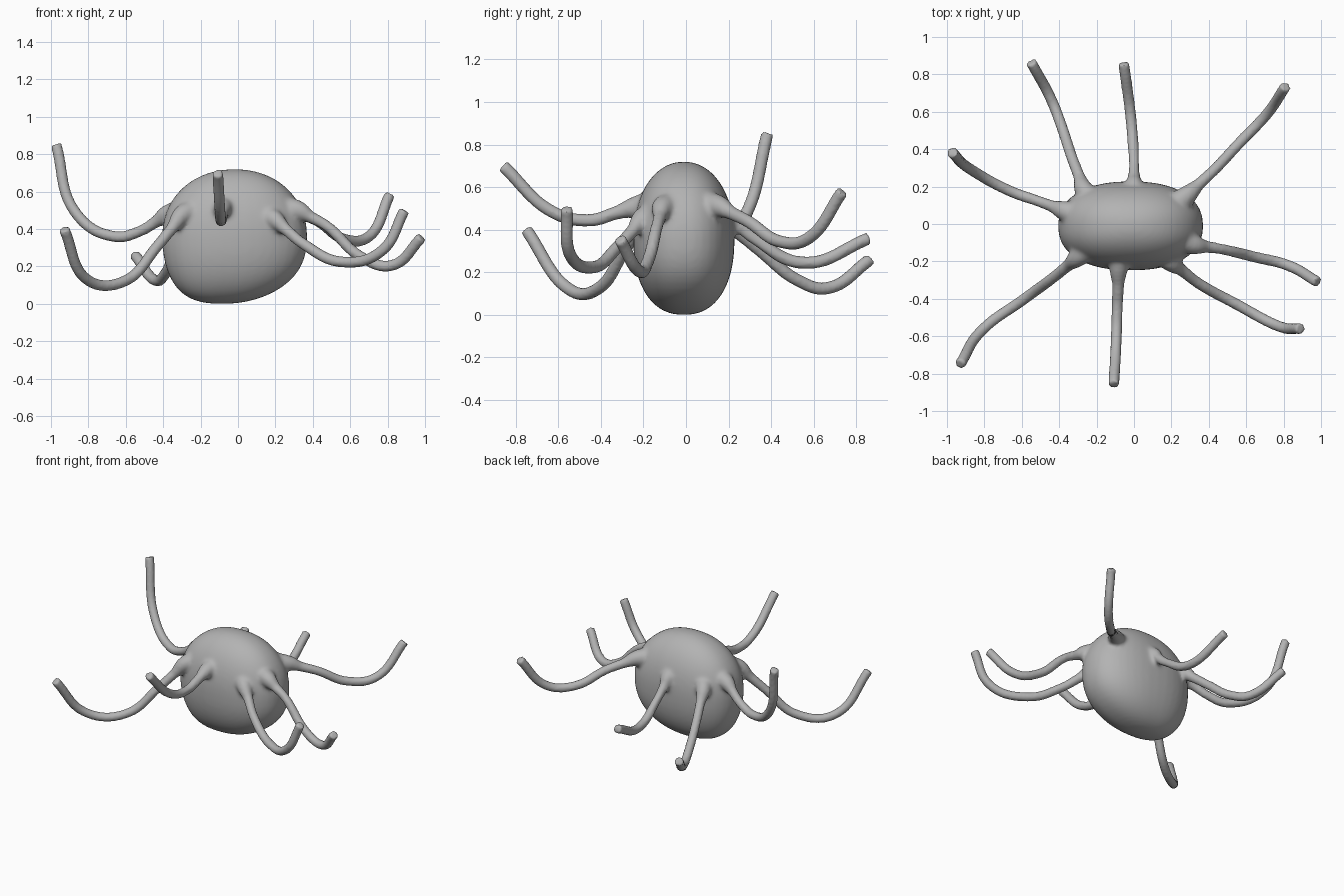
import bpy, bmesh, math
from mathutils import Vector

if "Cube" in bpy.data.objects:
    bpy.data.objects.remove(bpy.data.objects["Cube"])

skin = bpy.data.materials.new("matte_grey")
skin.diffuse_color = (0.45, 0.45, 0.45, 1)
skin.use_nodes = True
skin.node_tree.nodes["Principled BSDF"].inputs["Base Color"].default_value = skin.diffuse_color

# Tentacle centre lines, from the body out to the tip
TENTACLES = {
    "left_back": [(-.37, .07, .48), (-.52, .125, .39), (-.66, .175, .36),
                  (-.87, .29, .49), (-.972, .382, .85)],
    "back_left": [(-.26, .17, .45), (-.33, .35, .30), (-.39, .53, .16),
                  (-.44, .66, .125), (-.55, .865, .26)],
    "back": [(0, .19, .47), (0, .32, .36), (-.015, .55, .245), (-.055, .86, .36)],
    "right_back": [(.28, .15, .51), (.43, .29, .44), (.57, .44, .345),
                   (.70, .575, .36), (.81, .735, .58)],
    "right_front": [(.32, -.11, .50), (.47, -.135, .42), (.66, -.18, .25),
                    (.82, -.22, .205), (.982, -.31, .355)],
    "front_right": [(.18, -.19, .46), (.35, -.32, .32), (.55, -.43, .225),
                    (.77, -.545, .285), (.89, -.56, .50)],
    "front": [(-.08, -.22, .51), (-.09, -.45, .445), (-.095, -.62, .48), (-.108, -.86, .70)],
    "left_front": [(-.29, -.17, .48), (-.43, -.285, .31), (-.60, -.41, .125),
                   (-.80, -.555, .125), (-.93, -.75, .40)],
}


def power(value, exponent):
    return math.copysign(abs(value) ** exponent, value)


def build_body(bm):
    """Square off a sphere into a boxy bulb whose underside leans left."""
    sphere = bmesh.ops.create_uvsphere(bm, u_segments=40, v_segments=28, radius=1)
    for v in sphere["verts"]:
        e = 2 / 2.1 if v.co.z > 0 else 2 / 2.3
        a = math.atan2(v.co.y, v.co.x)
        w = math.hypot(v.co.x, v.co.y) ** e
        t = power(v.co.z, e)
        lean = 0.07 * max(0, -t) ** 3
        v.co = (-0.018 - lean + 0.388 * w * power(math.cos(a), 0.87),
                -0.010 + 0.238 * w * power(math.sin(a), 0.87),
                0.36 + 0.36 * t)


def add_tentacle(bm, points):
    """Sweep a round tube with a flared root and a flat tip."""
    points = [Vector(p) for p in points]
    base = points[0]
    inward = Vector((base.x * 0.6, base.y * 0.4, base.z))
    neck = base.lerp(points[1], 0.45)
    path = [inward, base, neck] + points[1:]
    radii = [0.085, 0.056, 0.034] + [0.030] * (len(path) - 3)
    curve = bpy.data.curves.new("tentacle_path", 'CURVE')
    curve.dimensions = '3D'
    curve.bevel_depth = 1.0
    curve.bevel_resolution = 3
    curve.resolution_u = 10
    curve.use_fill_caps = True
    spline = curve.splines.new('BEZIER')
    spline.bezier_points.add(len(path) - 1)
    for bp, co, r in zip(spline.bezier_points, path, radii):
        bp.co, bp.radius = co, r
        bp.handle_left_type = bp.handle_right_type = 'AUTO'
    ob = bpy.data.objects.new("tentacle_path", curve)
    bpy.context.collection.objects.link(ob)
    dg = bpy.context.evaluated_depsgraph_get()
    mesh = bpy.data.meshes.new_from_object(ob.evaluated_get(dg))
    bm.from_mesh(mesh)
    bpy.data.objects.remove(ob)
    bpy.data.curves.remove(curve)
    bpy.data.meshes.remove(mesh)


# Gather body and tentacles
bm = bmesh.new()
build_body(bm)
for line in TENTACLES.values():
    add_tentacle(bm, line)
bmesh.ops.remove_doubles(bm, verts=bm.verts, dist=0.0005)
bmesh.ops.recalc_face_normals(bm, faces=bm.faces)
mesh = bpy.data.meshes.new("body_with_tentacles")
bm.to_mesh(mesh)
bm.free()
creature = bpy.data.objects.new("body_with_tentacles", mesh)
bpy.context.collection.objects.link(creature)

# Fuse everything into one continuous skin
remesh = creature.modifiers.new("fuse", 'REMESH')
remesh.mode = 'VOXEL'
remesh.voxel_size = 0.011
dg = bpy.context.evaluated_depsgraph_get()
fused = bpy.data.meshes.new_from_object(creature.evaluated_get(dg))
creature.modifiers.clear()
creature.data = fused
bpy.data.meshes.remove(mesh)
fused.name = "body_with_tentacles"

# Blend the roots strongly, the tentacles only lightly
group = creature.vertex_groups.new(name="root_blend")
for v in fused.vertices:
    d = math.hypot(v.co.x / 0.46, v.co.y / 0.32)
    group.add([v.index], max(0.12, min(1.0, (1.35 - d) / 0.3)), 'REPLACE')
smooth = creature.modifiers.new("blend", 'SMOOTH')
smooth.factor = 0.5
smooth.iterations = 14
smooth.vertex_group = group.name

fused.materials.clear()
fused.materials.append(skin)
fused.shade_smooth()
